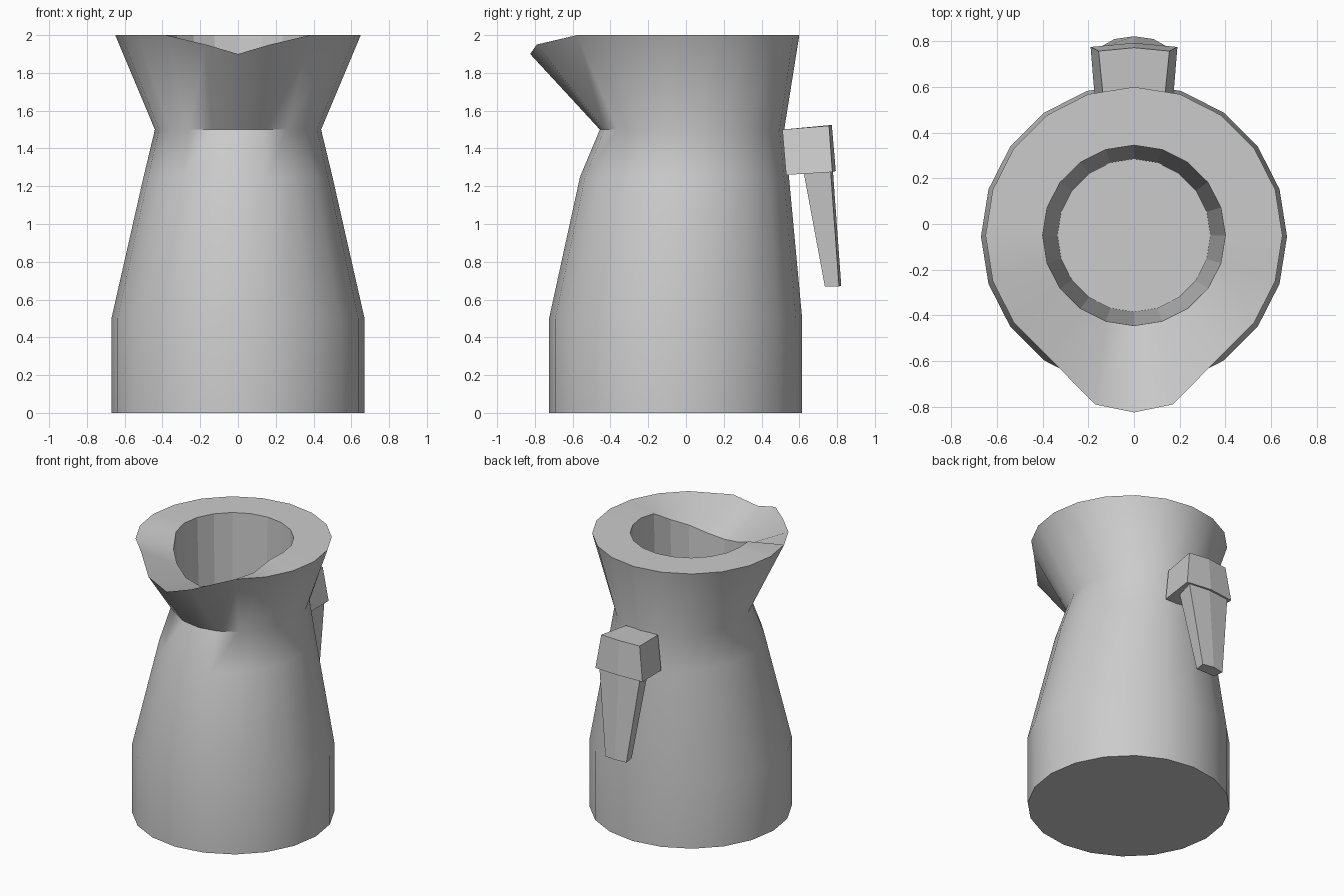
import bpy, bmesh, math

if "Cube" in bpy.data.objects:
    bpy.data.objects.remove(bpy.data.objects["Cube"])

SIDES = 20


def ring(cy, rx, ry, z):
    # horizontal ellipse; point 0 faces the front
    pts = []
    for i in range(SIDES):
        a = 2 * math.pi * i / SIDES
        pts.append([rx * math.sin(a), cy - ry * math.cos(a), z])
    return pts


def loft(name, rings):
    # skin a stack of equal rings and close both ends
    bm = bmesh.new()
    loops = [[bm.verts.new(p) for p in r] for r in rings]
    n = len(loops[0])
    for lo, hi in zip(loops, loops[1:]):
        for i in range(n):
            j = (i + 1) % n
            bm.faces.new((lo[i], lo[j], hi[j], hi[i]))
    bm.faces.new(loops[0][::-1])
    bm.faces.new(loops[-1])
    bmesh.ops.recalc_face_normals(bm, faces=bm.faces)
    mesh = bpy.data.meshes.new(name)
    bm.to_mesh(mesh)
    bm.free()
    obj = bpy.data.objects.new(name, mesh)
    bpy.context.collection.objects.link(obj)
    return obj


# outer rim with the pouring lip pulled out at the front
rim = ring(-0.05, 0.65, 0.65, 2.0)
rim[0] = [0, -0.825, 1.9]
for i, s in ((1, 1), (-1, -1)):
    rim[i] = [0.17 * s, -0.79, 1.95]

# mouth edge, dipping towards the lip
mouth = ring(-0.05, 0.40, 0.395, 2.0)
for k, drop in enumerate((0.20, 0.18, 0.13, 0.08, 0.01)):
    for i in {k, -k}:
        mouth[i][2] -= drop

# jug body: outer wall, rim, then the inside down to the floor
body = loft("jug_body", [
    ring(-0.055, 0.67, 0.67, 0.0),
    ring(-0.055, 0.67, 0.67, 0.5),
    ring(-0.008, 0.50, 0.553, 1.25),
    ring(0.032, 0.44, 0.488, 1.5),
    rim,
    mouth,
    ring(-0.05, 0.335, 0.335, 0.1),
])
bpy.context.view_layer.objects.active = body
body.select_set(True)
bpy.ops.object.shade_smooth_by_angle(angle=math.radians(50))
for face in body.data.polygons[5 * SIDES:]:
    face.use_smooth = False


def section(w_in, y_in, z_in, w_out, y_out, z_out, bulge):
    # handle cross-section with a slightly crowned outer side
    return [(-w_in, y_in, z_in), (w_in, y_in, z_in), (w_out, y_out, z_out),
            (0, y_out + bulge, z_out + bulge * 0.3), (-w_out, y_out, z_out)]


# block joining the handle to the neck
loft("handle_block", [
    section(0.17, 0.53, 1.26, 0.19, 0.775, 1.275, 0.018),
    section(0.13, 0.51, 1.50, 0.155, 0.757, 1.52, 0.015),
])

# tapering grip hanging below the block
loft("handle_grip", [
    section(0.075, 0.735, 0.67, 0.085, 0.81, 0.67, 0.012),
    section(0.13, 0.62, 1.29, 0.165, 0.765, 1.29, 0.012),
])
